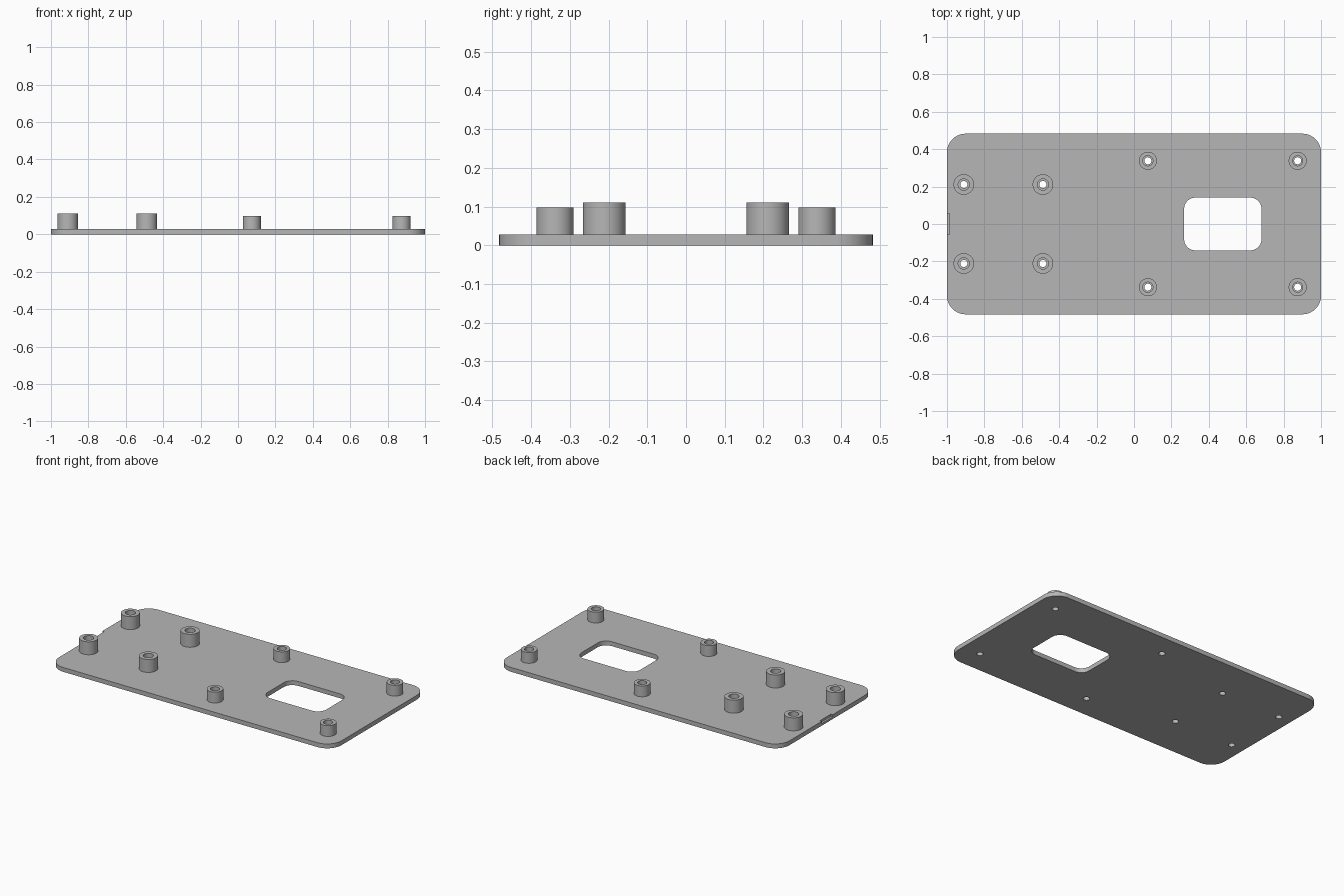
import bpy, bmesh, math
from mathutils import Matrix, Vector

if "Cube" in bpy.data.objects:
    bpy.data.objects.remove(bpy.data.objects["Cube"])

THICK = 0.028
HOLE = 0.019
SEGMENTS = 48

grey = bpy.data.materials.new("plain_grey")
grey.use_nodes = True
COLOUR = (0.47, 0.47, 0.47, 1)
grey.diffuse_color = COLOUR
grey.node_tree.nodes["Principled BSDF"].inputs["Base Color"].default_value = COLOUR


def make_object(name, bm):
    bmesh.ops.recalc_face_normals(bm, faces=bm.faces)
    mesh = bpy.data.meshes.new(name)
    bm.to_mesh(mesh)
    bm.free()
    mesh.materials.append(grey)
    obj = bpy.data.objects.new(name, mesh)
    bpy.context.collection.objects.link(obj)
    return obj


def smooth(obj):
    bpy.ops.object.select_all(action="DESELECT")
    obj.select_set(True)
    bpy.context.view_layer.objects.active = obj
    bpy.ops.object.shade_smooth_by_angle(angle=math.radians(35))


def rounded_rect(cx, cy, half_x, half_y, radius, steps=10):
    points = []
    for quarter, (sx, sy) in enumerate([(1, 1), (-1, 1), (-1, -1), (1, -1)]):
        for i in range(steps + 1):
            a = (quarter + i / steps) * math.pi / 2
            points.append((cx + sx * (half_x - radius) + radius * math.cos(a),
                           cy + sy * (half_y - radius) + radius * math.sin(a)))
    return points


def circle(cx, cy, radius, count=32):
    return [(cx + radius * math.cos(math.tau * i / count),
             cy + radius * math.sin(math.tau * i / count)) for i in range(count)]


# Standoff layout: name, x positions, y offset, outer radius, bore radius, top
GROUPS = [("tall_standoff", (-0.91, -0.487), 0.211, 0.055, 0.03, 0.111),
          ("short_standoff", (0.074, 0.875), 0.338, 0.048, 0.027, 0.097)]

# Base plate outline with window and screw holes
loops = [rounded_rect(0, 0, 1, 0.483, 0.1),
         rounded_rect(0.475, 0, 0.207, 0.141, 0.06)]
for _, xs, y, *_ in GROUPS:
    loops += [circle(x, side * y, HOLE) for x in xs for side in (-1, 1)]

bm = bmesh.new()
for loop in loops:
    verts = [bm.verts.new((x, y, 0)) for x, y in loop]
    for a, b in zip(verts, verts[1:] + verts[:1]):
        bm.edges.new((a, b))
bmesh.ops.triangle_fill(bm, edges=bm.edges[:], use_beauty=True, normal=(0, 0, 1))
extruded = bmesh.ops.extrude_face_region(bm, geom=bm.faces[:])["geom"]
top = [g for g in extruded if isinstance(g, bmesh.types.BMVert)]
bmesh.ops.translate(bm, verts=top, vec=(0, 0, THICK))
plate = make_object("base_plate", bm)

# Shallow notch in the upper edge of the right end
bm = bmesh.new()
bmesh.ops.create_cube(bm, size=1, matrix=Matrix.LocRotScale(
    Vector((-1, 0, THICK)), None, Vector((0.026, 0.112, THICK))))
cutter = make_object("notch_cutter", bm)
cutter.hide_render = True
cut = plate.modifiers.new("notch", "BOOLEAN")
cut.operation = "DIFFERENCE"
cut.solver = "EXACT"
cut.object = cutter
bpy.context.view_layer.objects.active = plate
bpy.ops.object.modifier_apply(modifier=cut.name)
bpy.data.objects.remove(cutter)
smooth(plate)


# Hollow standoffs, turned from a wall profile
def standoff(name, x, y, outer, bore, height):
    bm = bmesh.new()
    profile = [(outer, THICK), (outer, height), (bore, height), (bore, THICK)]
    verts = [bm.verts.new((r, 0, z)) for r, z in profile]
    edges = [bm.edges.new(pair) for pair in zip(verts, verts[1:] + verts[:1])]
    bmesh.ops.spin(bm, geom=verts + edges, cent=(0, 0, 0), axis=(0, 0, 1),
                   angle=math.tau, steps=SEGMENTS, use_merge=True)
    bmesh.ops.remove_doubles(bm, verts=bm.verts, dist=0.0001)
    obj = make_object(name, bm)
    obj.location = (x, y, 0)
    smooth(obj)


for name, xs, y, outer, bore, height in GROUPS:
    for x, end in zip(xs, ("right", "left")):
        for side, face in ((-1, "front"), (1, "back")):
            standoff(f"{name}_{face}_{end}", x, side * y, outer, bore, height)
